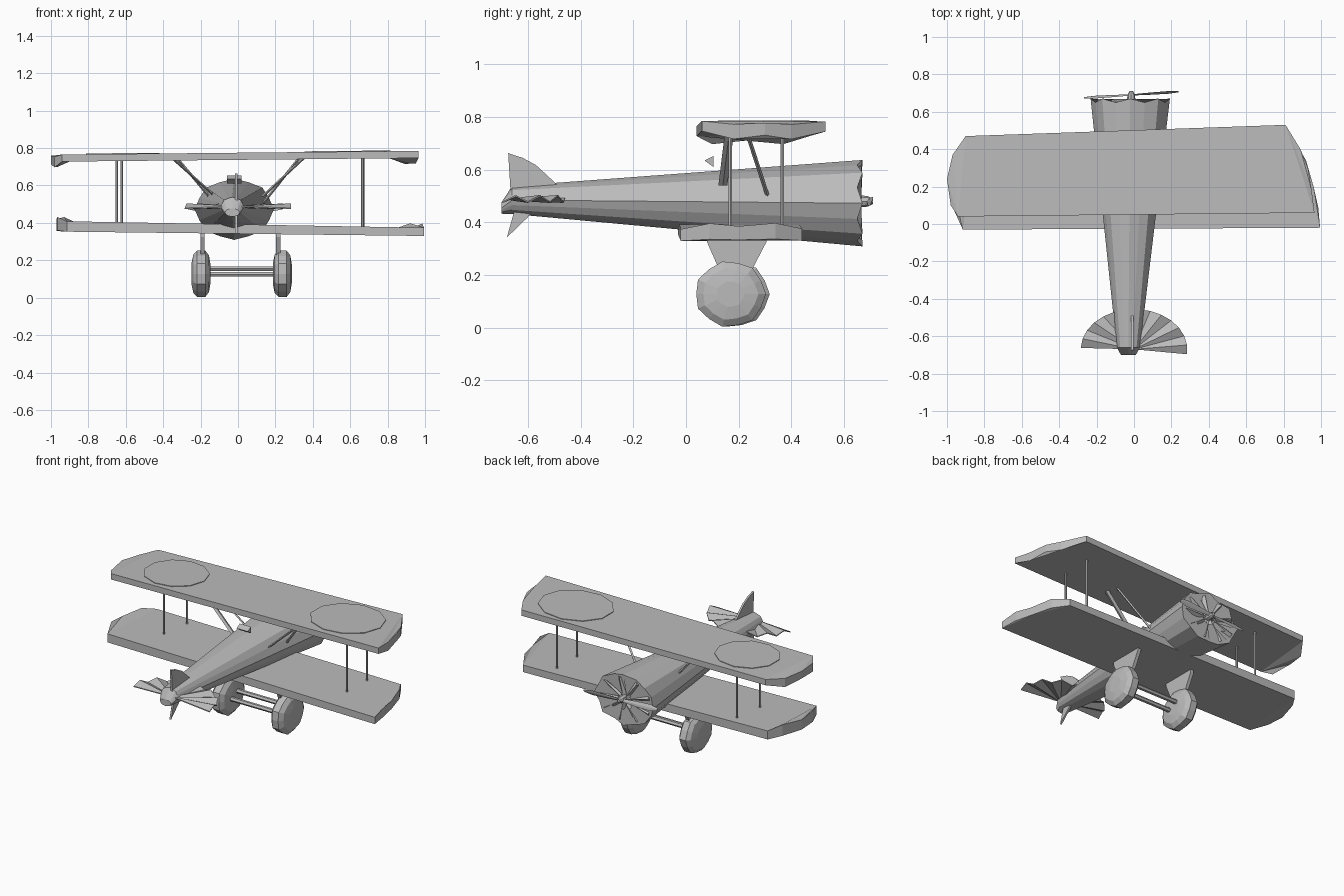
import bpy, bmesh, math
from mathutils import Vector

cube = bpy.data.objects.get("Cube")
if cube:
    bpy.data.objects.remove(cube, do_unlink=True)

GREY = (0.5, 0.5, 0.5, 1.0)
grey = bpy.data.materials.new("plain grey")
grey.use_nodes = True
grey.diffuse_color = GREY
grey.node_tree.nodes["Principled BSDF"].inputs["Base Color"].default_value = GREY


def build(name, pieces):
    """Each piece is a list of rings that are bridged and capped."""
    bm = bmesh.new()
    for rings in pieces:
        loops = [[bm.verts.new(p) for p in ring] for ring in rings]
        n = len(loops[0])
        for a, b in zip(loops, loops[1:]):
            for i in range(n):
                j = (i + 1) % n
                bm.faces.new((a[i], a[j], b[j], b[i]))
        bm.faces.new(loops[0])
        bm.faces.new(loops[-1])
    bmesh.ops.triangulate(bm, faces=[f for f in bm.faces if len(f.verts) > 4])
    bmesh.ops.recalc_face_normals(bm, faces=bm.faces)
    mesh = bpy.data.meshes.new(name)
    bm.to_mesh(mesh)
    bm.free()
    mesh.materials.append(grey)
    ob = bpy.data.objects.new(name, mesh)
    bpy.context.collection.objects.link(ob)
    return ob


def circle(n, a, b, pleat=0.0):
    """Ellipse points, with every second one pulled in."""
    pts = []
    for i in range(n):
        t = math.tau * i / n
        k = 1 - pleat * (i % 2)
        pts.append((a * k * math.cos(t), b * k * math.sin(t)))
    return pts


def rod(name, start, end, w, d, sides=6):
    start, end = Vector(start), Vector(end)
    section = circle(sides, w, d)
    return build(name, [[[p + Vector((u, v, 0)) for u, v in section] for p in (start, end)]])


def side_plate(name, outline, x, half):
    return build(name, [[[(x + s, y, z) for y, z in outline] for s in (-half, half)]])


# Wings: flat slab with a faceted tip at each end
def wing(name, left, right, top, bottom, tip_top, tip_bottom):
    pieces = [[[(x, y, f(x)) for x, y in (left[0], left[-1], right[-1], right[0])]
               for f in (bottom, top)]]
    for pts in (left, right):
        def ring(f, shift):
            out = []
            for i, (x, y) in enumerate(pts):
                inner = 0 < i < len(pts) - 1
                out.append((x, y, f(x) + (shift * (1 if i % 2 else 0.5) if inner else 0)))
            return out
        pieces.append([ring(bottom, tip_bottom), ring(top, tip_top)])
    return build(name, pieces)


def upper_top(x):
    return 0.775 + 0.01 * x


wing("upper_wing",
     [(-0.90, 0.47), (-0.97, 0.37), (-1.0, 0.24), (-0.98, 0.10), (-0.94, 0.04)],
     [(0.81, 0.53), (0.89, 0.40), (0.93, 0.30), (0.95, 0.18), (0.965, 0.06)],
     upper_top, lambda x: upper_top(x) - 0.038, -0.012, -0.03)
wing("lower_wing",
     [(-0.88, 0.42), (-0.93, 0.34), (-0.97, 0.2), (-0.965, 0.08), (-0.915, -0.03)],
     [(0.86, 0.44), (0.92, 0.34), (0.96, 0.2), (0.985, 0.09), (0.995, -0.02)],
     lambda x: 0.392 - 0.018 * x, lambda x: 0.342 - 0.012 * x, 0.022, 0.006)

# Thin round plates on the upper wing
for name, cx, cy, a, b in (("right_wing_disc", -0.62, 0.255, 0.2, 0.185),
                           ("left_wing_disc", 0.58, 0.295, 0.235, 0.205)):
    pts = [(cx + u, cy + v) for u, v in circle(11, a, b)]
    build(name, [[[(x, y, upper_top(x) + h) for x, y in pts] for h in (-0.002, 0.004)]])


# Fuselage: pleated taper from a wide nose to a narrow tail
def body_ring(y, cx, cz, a, b, zigzag=0.0):
    return [(cx + u, y - zigzag * (i % 2), cz + v)
            for i, (u, v) in enumerate(circle(16, a, b, 0.05))]


build("fuselage", [[
    body_ring(-0.7, -0.03, 0.455, 0.04, 0.022),
    body_ring(-0.66, -0.03, 0.485, 0.062, 0.053),
    body_ring(0.67, -0.02, 0.473, 0.212, 0.164, 0.02),
    body_ring(0.645, -0.02, 0.475, 0.05, 0.04, -0.02),
]])

# Radial engine blades across the nose
spokes = []
for i in range(9):
    t = math.tau * i / 9
    d, s = Vector((math.cos(t) * 0.185, 0, math.sin(t) * 0.14)), Vector((-math.sin(t), 0, math.cos(t)))
    c = Vector((-0.02, 0.655, 0.475))
    spokes.append([[p + s * w + Vector((0, h, 0)) for w, h in ((-k, -0.012), (k, -0.012), (0, 0.012))]
                   for p, k in ((c + d * 0.15, 0.01), (c + d, 0.026))])
build("engine_cylinders", spokes)

# Propeller and hub
hub = Vector((-0.015, 0.69, 0.48))
blades = []
for s, dy in ((-1, -0.015), (1, 0.017)):
    rings = []
    for x, chord in ((0, 0.008), (0.1, 0.015), (0.2, 0.018), (0.252, 0.008)):
        c = hub + Vector((s * x, dy * x / 0.25, 0))
        rings.append([c + Vector((0, v * 0.4, v * s)) + Vector((0, h, 0))
                      for v, h in ((-chord, 0), (0, 0.003), (chord, 0), (0, -0.003))])
    blades.append(rings)
build("propeller", blades)
build("propeller_hub", [[[(hub.x + u, y, hub.z + v) for u, v in circle(8, r, r)]
                         for y, r in ((0.64, 0.025), (0.69, 0.02), (0.71, 0.01))]])

# Tailplane: half-round fan of folded wedges
fan = []
count = 14
for i in range(count):
    tri = [(0.0, -0.67, 0.487)]
    for k in (i, i + 1):
        t = math.radians(-7 + 185 * k / count)
        tri.append((0.285 * math.cos(t), -0.67 + 0.215 * math.sin(t), 0.487 + (0.014 if k % 2 else -0.01)))
    fan.append([[(x, y, z + h) for x, y, z in tri] for h in (-0.003, 0.003)])
build("tailplane", fan)

# Fins above and below the tail
side_plate("upper_fin", [(-0.665, 0.5), (-0.675, 0.663), (-0.62, 0.645), (-0.57, 0.618),
                         (-0.52, 0.572), (-0.48, 0.535), (-0.46, 0.5)], -0.01, 0.006)
side_plate("lower_fin", [(-0.65, 0.45), (-0.66, 0.404), (-0.68, 0.343), (-0.60, 0.42), (-0.58, 0.45)],
           -0.01, 0.006)

# Windscreen in front of the cockpit
build("windscreen", [[[(-0.02 + s * w, y, z) for y, z in ((0.07, 0.635), (0.105, 0.652), (0.105, 0.61))]
                      for s, w in ((-1, 0.04), (1, 0.04))]])

# Struts between the wings
for side, x_rear, x_front in (("right", -0.648, -0.622), ("left", 0.664, 0.67)):
    for name, x, y in (("rear", x_rear, 0.168), ("front", x_front, 0.365)):
        rod(f"{side}_{name}_wing_strut", (x, y, 0.375), (x, y, 0.745), 0.007, 0.008)

# Slanted struts from fuselage to upper wing
for side, s in (("right", -1), ("left", 1)):
    foot = 0.005 + s * 0.125
    rod(f"{side}_rear_cabin_strut", (foot, 0.14, 0.54), (s * 0.35, 0.165, 0.745), 0.01, 0.017, 4)
    rod(f"{side}_front_cabin_strut", (foot, 0.31, 0.5), (s * 0.325, 0.23, 0.745), 0.009, 0.008, 4)

# Landing gear: pleated wheels, tapered legs and axle rods
for side, cx, cy, leg_x in (("right", -0.197, 0.182, -0.19), ("left", 0.238, 0.168, 0.215)):
    wheel = []
    for dx, r in ((-0.052, 0.055), (-0.042, 0.105), (-0.022, 0.127), (0.022, 0.127), (0.042, 0.1), (0.05, 0.05)):
        wheel.append([(cx + dx, cy + u, 0.128 + v) for u, v in circle(14, r * 1.07, r, 0.05)])
    build(f"{side}_wheel", [wheel])
    side_plate(f"{side}_wheel_leg", [(0.08, 0.36), (0.08, 0.325), (0.135, 0.2), (0.24, 0.2),
                                     (0.305, 0.325), (0.305, 0.36)], leg_x, 0.011)
for name, y, z in (("rear_axle", 0.145, 0.125), ("front_axle", 0.205, 0.155)):
    build(name, [[[(x, y + u, z + v) for u, v in circle(6, 0.016, 0.014)] for x in (-0.19, 0.23)]])
